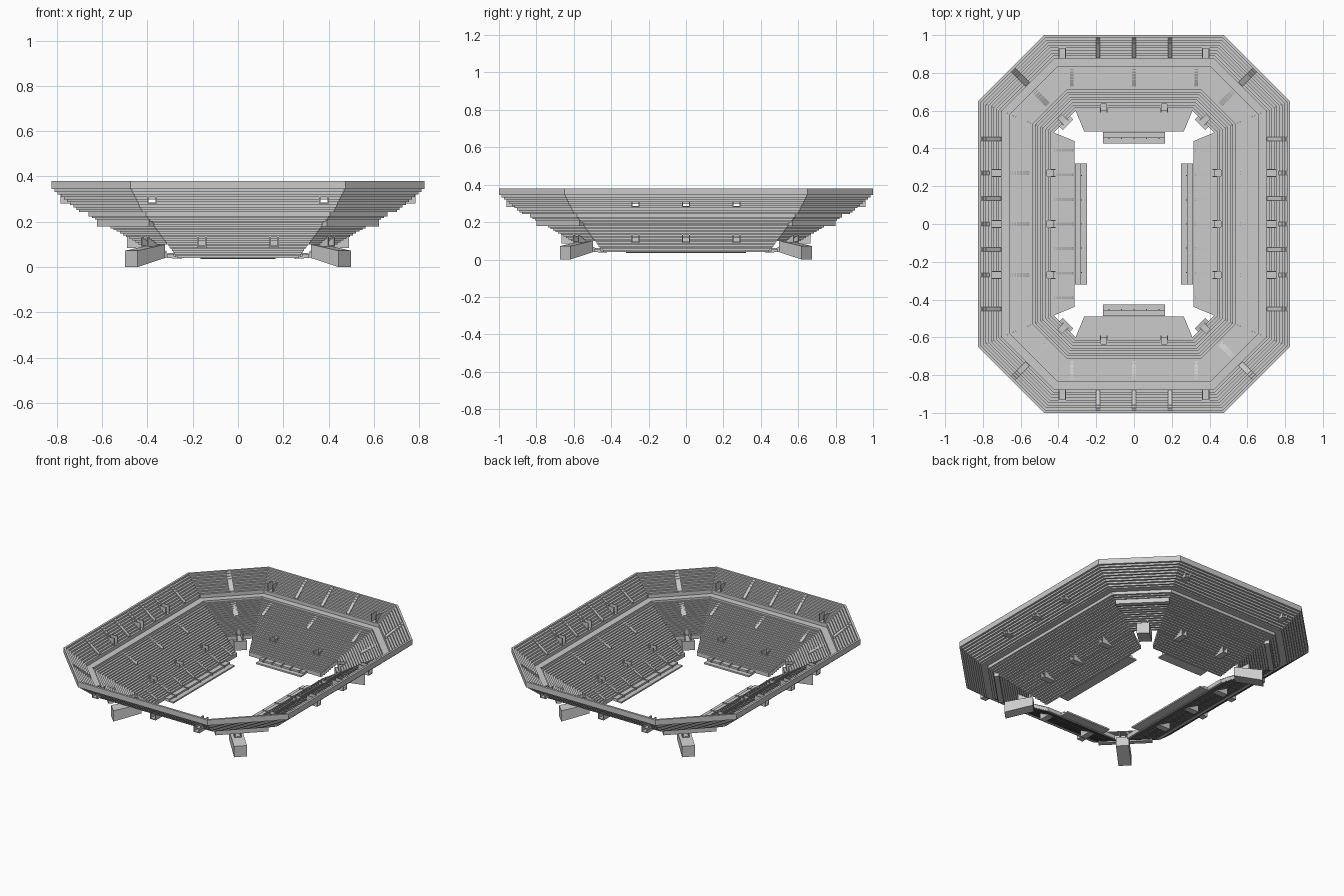
import bpy, bmesh, math
from mathutils import Vector

if "Cube" in bpy.data.objects:
    bpy.data.objects.remove(bpy.data.objects["Cube"])

# Bowl frame: 8 sides; d = distance in from the outer rim, u = along the side
T = math.tan(math.pi / 8)
LONG, ENDS, CORN, ALL = (0, 4), (2, 6), (1, 3, 5, 7), range(8)


def frame(k):
    """distance of side from centre, half length at rim, centre offset"""
    if k in LONG:
        return 0.825, 0.65, 0
    if k in ENDS:
        return 1.0, 0.475, 0
    return 1.475 / math.sqrt(2), 0.2475, 0.124 if k % 4 == 1 else -0.124


def point(k, u, d, z):
    a = k * math.pi / 4
    h, _, off = frame(k)
    r, u = h - d, u + off
    return Vector((r * math.cos(a) - u * math.sin(a), r * math.sin(a) + u * math.cos(a), z))


def prism(bm, k, profile, u=0, w=None, caps=True):
    """extrude a (d, z) profile along side k; w=None gives mitred full length"""
    a, b = [], []
    for d, z in profile:
        half = w / 2 if w else frame(k)[1] - T * d
        a.append(bm.verts.new(point(k, u - half, d, z)))
        b.append(bm.verts.new(point(k, u + half, d, z)))
    n = len(a)
    for i in range(n):
        j = (i + 1) % n
        bm.faces.new((a[i], a[j], b[j], b[i]))
    if caps:
        bm.faces.new(a[::-1])
        bm.faces.new(b)


def finish(name, bm):
    bmesh.ops.remove_doubles(bm, verts=bm.verts, dist=1e-5)
    bmesh.ops.recalc_face_normals(bm, faces=bm.faces)
    me = bpy.data.meshes.new(name)
    bm.to_mesh(me)
    bm.free()
    ob = bpy.data.objects.new(name, me)
    bpy.context.collection.objects.link(ob)
    return ob


def rect(d0, d1, z0, z1):
    return [(d0, z0), (d1, z0), (d1, z1), (d0, z1)]


def steps(d0, d1, z0, z1, n, t):
    """stepped shell profile of n rows, thickness t"""
    top = []
    for i in range(n):
        z = z0 + (z1 - z0) * i / (n - 1)
        top += [(d0 + (d1 - d0) * i / n, z), (d0 + (d1 - d0) * (i + 1) / n, z)]
    return top + [(d, z - t) for d, z in reversed(top)]


def bowl(name, profile, sides=ALL, caps=False):
    bm = bmesh.new()
    for k in sides:
        prism(bm, k, profile, caps=caps)
    return finish(name, bm)


# Seating tiers
upper = bowl("upper_tier", steps(0, 0.125, 0.38, 0.288, 9, 0.036))
bowl("walkway", rect(0.123, 0.168, 0.244, 0.264))
bowl("middle_tier", steps(0.165, 0.275, 0.25, 0.197, 8, 0.026))
lower = bowl("lower_tier", steps(0.275, 0.4, 0.19, 0.126, 9, 0.026))
bowl("front_stands", steps(0.4, 0.51, 0.12, 0.066, 8, 0.026), LONG + ENDS, True)

# Entrance tunnels: floor, walls and roof, with a notch cut through the rows
tunnels, cut = bmesh.new(), bmesh.new()


def tunnel(k, u, d0, d1, z0, z1):
    prism(tunnels, k, rect(d0, d1, z0, z0 + 0.006), u, 0.042)
    prism(tunnels, k, rect(d0, d0 + 0.03, z1 - 0.006, z1), u, 0.042)
    for s in (-1, 1):
        prism(tunnels, k, rect(d0, d1, z0, z1), u + s * 0.018, 0.006)
    prism(cut, k, rect(d0 + 0.028, d1 + 0.01, z0 + 0.005, z1 + 0.1), u, 0.031)


for k in LONG:
    for u in (-0.27, 0, 0.27):
        tunnel(k, u, 0.04, 0.12, 0.28, 0.335)
        tunnel(k, u, 0.335, 0.41, 0.085, 0.14)
for k in ENDS:
    for u in (-0.38, 0.38):
        tunnel(k, u, 0.04, 0.12, 0.28, 0.335)
    for u in (-0.16, 0.16):
        tunnel(k, u, 0.335, 0.41, 0.085, 0.14)
for k in CORN:
    tunnel(k, 0, 0.335, 0.41, 0.09, 0.14)
finish("tunnels", tunnels)
cutter = finish("tunnel_cutter", cut)
cutter.hide_render = True
cutter.hide_viewport = True
for ob in (upper, lower):
    m = ob.modifiers.new("notches", 'BOOLEAN')
    m.operation, m.object, m.solver = 'DIFFERENCE', cutter, 'EXACT'

# Aisles running down the rows
aisles = bmesh.new()


def aisle(k, u, d0, d1, z0, z1, w=0.02):
    prism(aisles, k, [(d0, z0), (d1, z1), (d1, z1 - 0.02), (d0, z0 - 0.02)], u, w)


UP, MID, FRONT = (0.014, 0.122, 0.376, 0.294), (0.168, 0.273, 0.251, 0.2), (0.402, 0.508, 0.122, 0.07)
for k in LONG:
    for u in (-0.45, -0.135, 0.135, 0.45):
        aisle(k, u, *UP)
    for u in (-0.27, 0, 0.27):
        aisle(k, u, 0.014, 0.06, 0.376, 0.341)
        aisle(k, u, *MID)
    for i in range(-3, 4):
        aisle(k, i * 0.13, *FRONT, 0.014)
for k in ENDS:
    for u in (-0.19, 0, 0.19):
        aisle(k, u, *UP)
    for u in (-0.33, 0, 0.33):
        aisle(k, u, *MID)
for k in CORN:
    aisle(k, 0, *UP, 0.03)
    aisle(k, 0, *MID, 0.03)
finish("aisles", aisles)

# Corner beams under the middle tier
beams = bmesh.new()
for k in CORN:
    prism(beams, k, rect(0.2, 0.232, 0.18, 0.22), 0, 0.325)
finish("corner_beams", beams)

# Sloping corner entrance ramps reaching the ground
ramps = bmesh.new()
for k in CORN:
    prism(ramps, k, [(0.253, 0), (0.425, 0.04), (0.425, 0.1), (0.253, 0.072)], 0, 0.078)
finish("corner_ramps", ramps)

# Low benches beside the field
bench = bmesh.new()
for k, w in ((0, 0.64), (4, 0.64), (2, 0.33), (6, 0.33)):
    prism(bench, k, [(0.512, 0.04), (0.575, 0.036), (0.575, 0.046), (0.543, 0.046),
                     (0.543, 0.057), (0.512, 0.057)], 0, w)
    for i in range(-2, 3):
        prism(bench, k, rect(0.514, 0.55, 0.045, 0.062), i * w / 5, 0.006)
finish("field_benches", bench)
